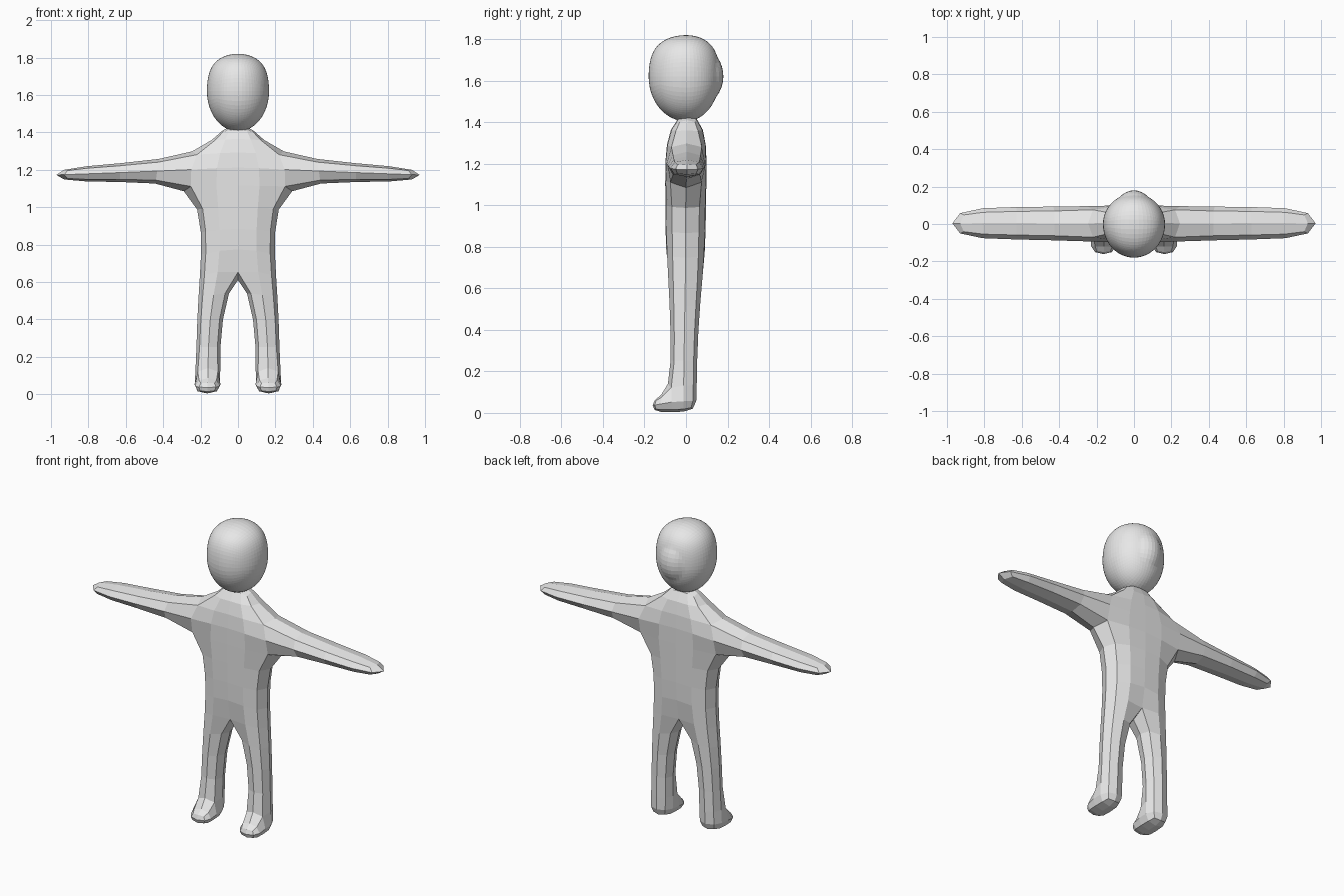
import bpy, bmesh
from mathutils import Vector

if "Cube" in bpy.data.objects:
    bpy.data.objects.remove(bpy.data.objects["Cube"])

grey = bpy.data.materials.new("light_grey")
grey.diffuse_color = (0.8, 0.8, 0.8, 1)
grey.use_nodes = True
grey.node_tree.nodes["Principled BSDF"].inputs["Base Color"].default_value = grey.diffuse_color


def make_object(name, bm):
    bmesh.ops.recalc_face_normals(bm, faces=bm.faces)
    mesh = bpy.data.meshes.new(name)
    bm.to_mesh(mesh)
    bm.free()
    mesh.materials.append(grey)
    obj = bpy.data.objects.new(name, mesh)
    bpy.context.collection.objects.link(obj)
    return obj


# Half-body cage points: x, z, front y, back y
points = {
    "sole_in": (.085, 0, -.08, .06), "sole_out": (.245, 0, -.08, .06),
    "ankle_in": (.092, .1, -.075, .055), "ankle_out": (.23, .1, -.075, .055),
    "knee_in": (.088, .4, -.08, .063), "knee_out": (.225, .4, -.08, .063),
    "crotch": (0, .7, -.093, .09), "hip_out": (.212, .63, -.09, .085),
    "waist": (0, .88, -.1, .095), "waist_out": (.198, .86, -.1, .095),
    "chest": (0, 1.14, -.1, .098), "armpit": (.24, 1.12, -.1, .098),
    "collar": (0, 1.3, -.1, .1), "shoulder": (.2, 1.285, -.1, .105),
    "neck": (0, 1.44, -.05, .065), "neck_out": (.073, 1.44, -.05, .065),
    "elbow_low": (.64, 1.132, -.09, .1), "elbow_top": (.64, 1.236, -.09, .1),
    "hand_low": (1, 1.133, -.083, .09), "hand_top": (1, 1.21, -.083, .09),
}
quads = [
    ("sole_in", "sole_out", "ankle_out", "ankle_in"),
    ("ankle_in", "ankle_out", "knee_out", "knee_in"),
    ("knee_in", "knee_out", "hip_out", "crotch"),
    ("crotch", "hip_out", "waist_out", "waist"),
    ("waist", "waist_out", "armpit", "chest"),
    ("chest", "armpit", "shoulder", "collar"),
    ("collar", "shoulder", "neck_out", "neck"),
    ("armpit", "elbow_low", "elbow_top", "shoulder"),
    ("elbow_low", "hand_low", "hand_top", "elbow_top"),
]

# Body: front and back panels joined around the outline
bm = bmesh.new()
front = {k: bm.verts.new((x, yf, z)) for k, (x, z, yf, yb) in points.items()}
back = {k: bm.verts.new((x, yb, z)) for k, (x, z, yf, yb) in points.items()}
edge_count = {}
front_faces = []
for q in quads:
    front_faces.append(bm.faces.new([front[k] for k in q]))
    bm.faces.new([back[k] for k in reversed(q)])
    for pair in zip(q, q[1:] + q[:1]):
        key = tuple(sorted(pair))
        edge_count[key] = edge_count.get(key, 0) + 1
for (a, b), n in edge_count.items():
    on_centre = points[a][0] == 0 and points[b][0] == 0
    if n == 1 and not on_centre:
        bm.faces.new((front[a], front[b], back[b], back[a]))

# Foot: pull the lowest front panel forward
bmesh.ops.recalc_face_normals(bm, faces=bm.faces)
toe = bmesh.ops.extrude_discrete_faces(bm, faces=[front_faces[0]])["faces"][0]
for v in toe.verts:
    v.co.y = -.168
    v.co.z = min(v.co.z, .07)

body = make_object("body", bm)
mirror = body.modifiers.new("mirror", 'MIRROR')
mirror.use_clip = True
subdivision = body.modifiers.new("rounding", 'SUBSURF')
subdivision.levels = subdivision.render_levels = 1

# Head: rounded cube shaped into an egg with a pointed back
bm = bmesh.new()
bmesh.ops.create_cube(bm, size=2)
bmesh.ops.subdivide_edges(bm, edges=bm.edges[:], cuts=15, use_grid_fill=True)
for v in bm.verts:
    p = Vector(v.co).normalized()
    crown = 1 + .25 * max(0, p.z) ** 2
    depth = .18 if p.y < 0 else .162
    point = .018 * max(0, (p.y - .88) / .12)
    height = .2 if p.z > 0 else .215
    v.co = (p.x * .166 * crown, p.y * depth * crown + point, 1.62 + p.z * height)
head = make_object("head", bm)
for face in head.data.polygons:
    face.use_smooth = False
